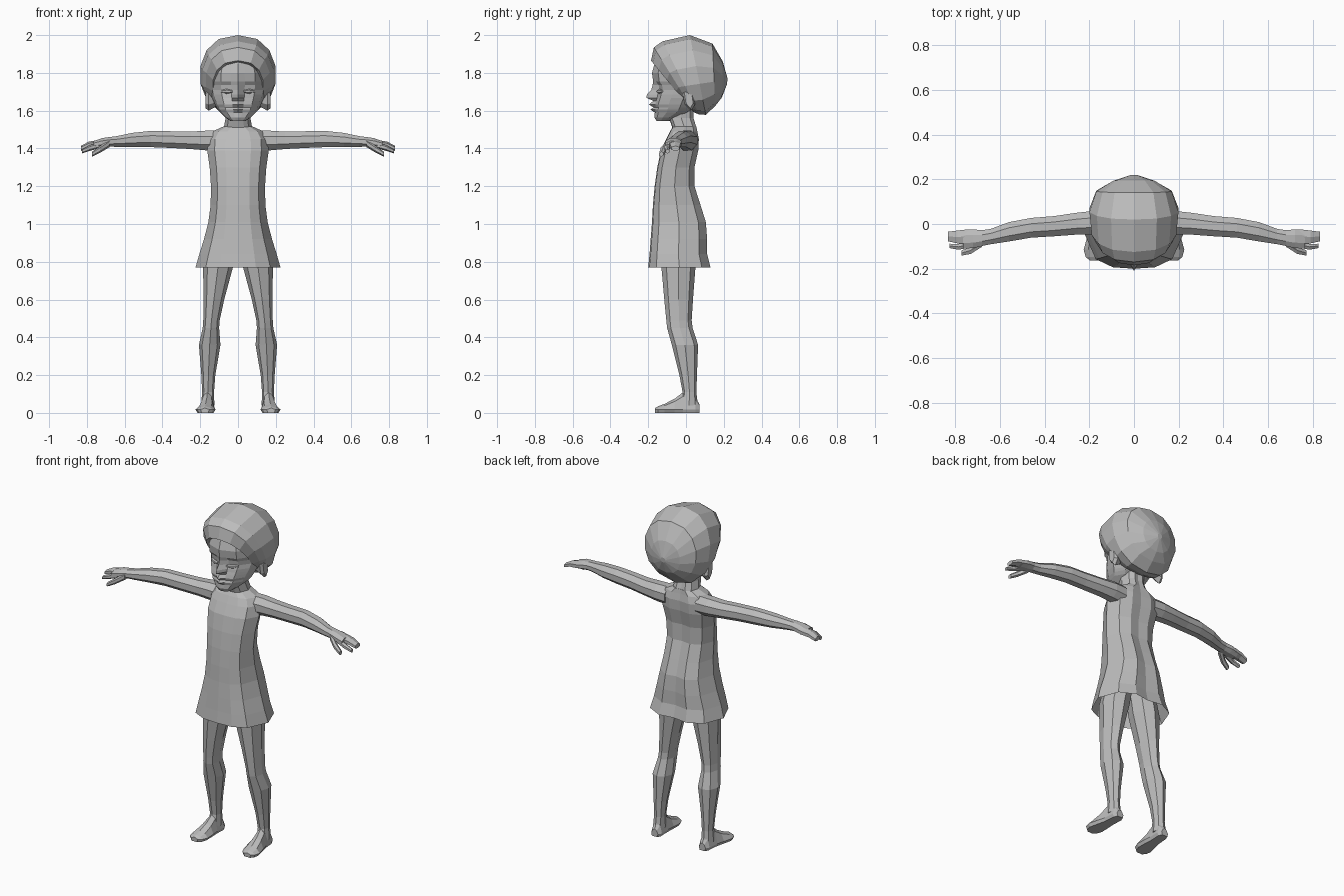
import bpy, bmesh, math
from mathutils import Vector

grey = bpy.data.materials.new("plain grey")
grey.diffuse_color = (0.5, 0.5, 0.5, 1)


def loft(name, rings, cap_start=True, cap_end=True, mirror=False):
    """Skin a list of closed point rings into one faceted object."""
    bm = bmesh.new()
    loops = [[bm.verts.new(p) for p in ring] for ring in rings]
    n = len(loops[0])
    for a, b in zip(loops, loops[1:]):
        for i in range(n):
            j = (i + 1) % n
            bm.faces.new((a[i], a[j], b[j], b[i]))
    if cap_start:
        bm.faces.new(loops[0][::-1])
    if cap_end:
        bm.faces.new(loops[-1])
    bmesh.ops.recalc_face_normals(bm, faces=bm.faces)
    mesh = bpy.data.meshes.new(name)
    bm.to_mesh(mesh)
    bm.free()
    mesh.materials.append(grey)
    obj = bpy.data.objects.new(name, mesh)
    bpy.context.collection.objects.link(obj)
    if mirror:
        obj.modifiers.new("mirror", 'MIRROR')
    return obj


def section(z, front, back, hw, half, bump=0.0, droop=0.0):
    """Symmetric level ring; half lists (width fraction, depth fraction) front to back."""
    pts = [(fx * hw, front + fy * (back - front), z + droop * (1 - fy)) for fx, fy in half]
    pts[0] = (0, pts[0][1] - bump, pts[0][2])
    return pts + [(-x, y, zz) for x, y, zz in pts[-2:0:-1]]


def oval(center, u, v, n=8, turn=0.5):
    """Ring around a centre spanned by two radius vectors."""
    c, u, v = Vector(center), Vector(u), Vector(v)
    return [c + u * math.cos(2 * math.pi * (i + turn) / n) + v * math.sin(2 * math.pi * (i + turn) / n)
            for i in range(n)]


# dress: z, front, back, half width
body = [(0, 0), (.42, .02), (.76, .13), (1, .5), (.8, .86), (.4, 1), (0, .96)]
levels = [(.77, -.2, .13, .225), (.84, -.193, .112, .205), (.92, -.187, .112, .18),
          (1.01, -.18, .105, .157), (1.1, -.175, .077, .145), (1.2, -.166, .045, .143),
          (1.3, -.152, .045, .15), (1.39, -.133, .065, .163), (1.45, -.105, .068, .16),
          (1.49, -.085, .06, .135), (1.515, -.07, .055, .08)]
loft("dress", [section(*l, body) for l in levels], cap_start=False)

# neck
loft("neck", [section(z, f, b, w, body) for z, f, b, w in
              [(1.46, -.08, .05, .085), (1.51, -.072, .055, .075),
               (1.56, -.09, .04, .066), (1.64, -.1, .04, .07)]])

# head: z, front, back, half width, nose and lip bump
face = [(0, 0), (.24, .03), (.6, .1), (.9, .34), (1, .62), (.7, .9), (0, 1)]
levels = [(1.545, -.155, -.09, .04, 0), (1.565, -.165, -.04, .068, .003),
          (1.59, -.165, .02, .095, 0), (1.605, -.17, .04, .107, .018),
          (1.618, -.165, .05, .115, .008), (1.632, -.17, .06, .122, .026),
          (1.652, -.165, .07, .13, .008), (1.668, -.16, .08, .137, .05),
          (1.685, -.157, .09, .142, .05), (1.71, -.148, .1, .147, .036),
          (1.735, -.152, .1, .15, .025), (1.755, -.168, .1, .15, .006),
          (1.8, -.175, .1, .148, .005), (1.85, -.163, .1, .135, .003),
          (1.9, -.13, .09, .11, 0)]
loft("head", [section(z, f, b, w, face, bump) for z, f, b, w, bump in levels])

# upper eyelids
loft("eyelid", [oval((x, y, 1.702), (0, .01, 0), (0, 0, r), 6)
                for x, y, r in [(.03, -.147, .006), (.06, -.14, .013), (.09, -.118, .007)]], mirror=True)

# ears
loft("ear", [oval((x, .015, 1.665), (0, w, 0), (0, -.35 * w, h), 6)
             for x, w, h in [(.12, .022, .045), (.155, .032, .065), (.172, .022, .052)]], mirror=True)

# hair: tilted rings from the face opening to the back of the head
hair = []
for yt, zt, yb, zb, hw in [(-.14, 1.85, .03, 1.61, .11), (-.185, 1.865, .03, 1.6, .135),
                           (-.17, 1.935, .045, 1.59, .172), (-.125, 1.967, .07, 1.58, .193),
                           (.02, 2.0, .105, 1.578, .203), (.14, 1.955, .155, 1.625, .172),
                           (.195, 1.86, .19, 1.67, .095), (.22, 1.77, .217, 1.74, .015)]:
    ring = []
    for i in range(14):
        a = 2 * math.pi * i / 14
        s, t = math.sin(a), (1 + math.cos(a)) / 2
        x = hw * math.copysign(abs(s) ** .82, s)
        ring.append((x, yb + t * (yt - yb), zb + t * (zt - zb)))
    hair.append(ring)
loft("hair", hair)

# arms: x, y, z, depth radius, height radius
arm = [(.1, .005, 1.44, .055, .055), (.17, .007, 1.442, .054, .053),
       (.25, .002, 1.443, .05, .047), (.36, -.01, 1.447, .046, .045),
       (.46, -.017, 1.45, .045, .044), (.56, -.035, 1.445, .044, .038),
       (.64, -.056, 1.437, .035, .029), (.68, -.063, 1.435, .036, .026),
       (.72, -.066, 1.43, .043, .025), (.765, -.068, 1.42, .042, .019)]
loft("arm", [oval((x, y, z), (0, ry * 1.06, 0), (0, 0, rz * 1.06)) for x, y, z, ry, rz in arm], mirror=True)

# fingers and thumb: base, knuckle and tip points with thickness
digits = {"fingers": ([(.74, -.055, 1.425), (.79, -.058, 1.418), (.832, -.056, 1.4)], .033, .018),
          "index_finger": ([(.73, -.09, 1.418), (.785, -.102, 1.402), (.825, -.098, 1.385)], .015, .015),
          "thumb": ([(.68, -.085, 1.427), (.73, -.118, 1.395), (.772, -.13, 1.37)], .018, .018)}
for name, (points, ry, rz) in digits.items():
    loft(name, [oval(p, (0, ry * k, 0), (0, 0, rz * k), 6)
                for p, k in zip(points, (1.1, 1, .75))], mirror=True)

# legs: z, inner x, outer x, front y, back y
leg = [(.9, .005, .15, -.13, .05), (.77, .027, .185, -.13, .05), (.6, .073, .182, -.115, .037),
       (.49, .097, .184, -.104, .03), (.45, .1, .187, -.1, .035), (.36, .093, .207, -.075, .064),
       (.2, .12, .194, -.035, .058), (.11, .127, .19, -.018, .055), (.04, .125, .195, -.03, .063)]
loft("leg", [oval(((a + b) / 2, (f + k) / 2, z), ((b - a) / 2, 0, 0), (0, (k - f) / 2, 0), 8, 0)
             for z, a, b, f, k in leg], mirror=True)

# feet: y, centre x, half width, top height
foot = []
for y, x, w, h in [(.072, .158, .022, .045), (.05, .158, .034, .08), (-.015, .162, .036, .11),
                   (-.06, .166, .044, .075), (-.115, .172, .053, .047), (-.148, .174, .042, .035),
                   (-.163, .175, .022, .026)]:
    foot.append([(x - w * .8, y, 0), (x + w * .8, y, 0), (x + w, y, .018),
                 (x + w * .62, y, h * .8), (x, y, h), (x - w * .62, y, h * .8), (x - w, y, .018)])
loft("foot", foot, mirror=True)
